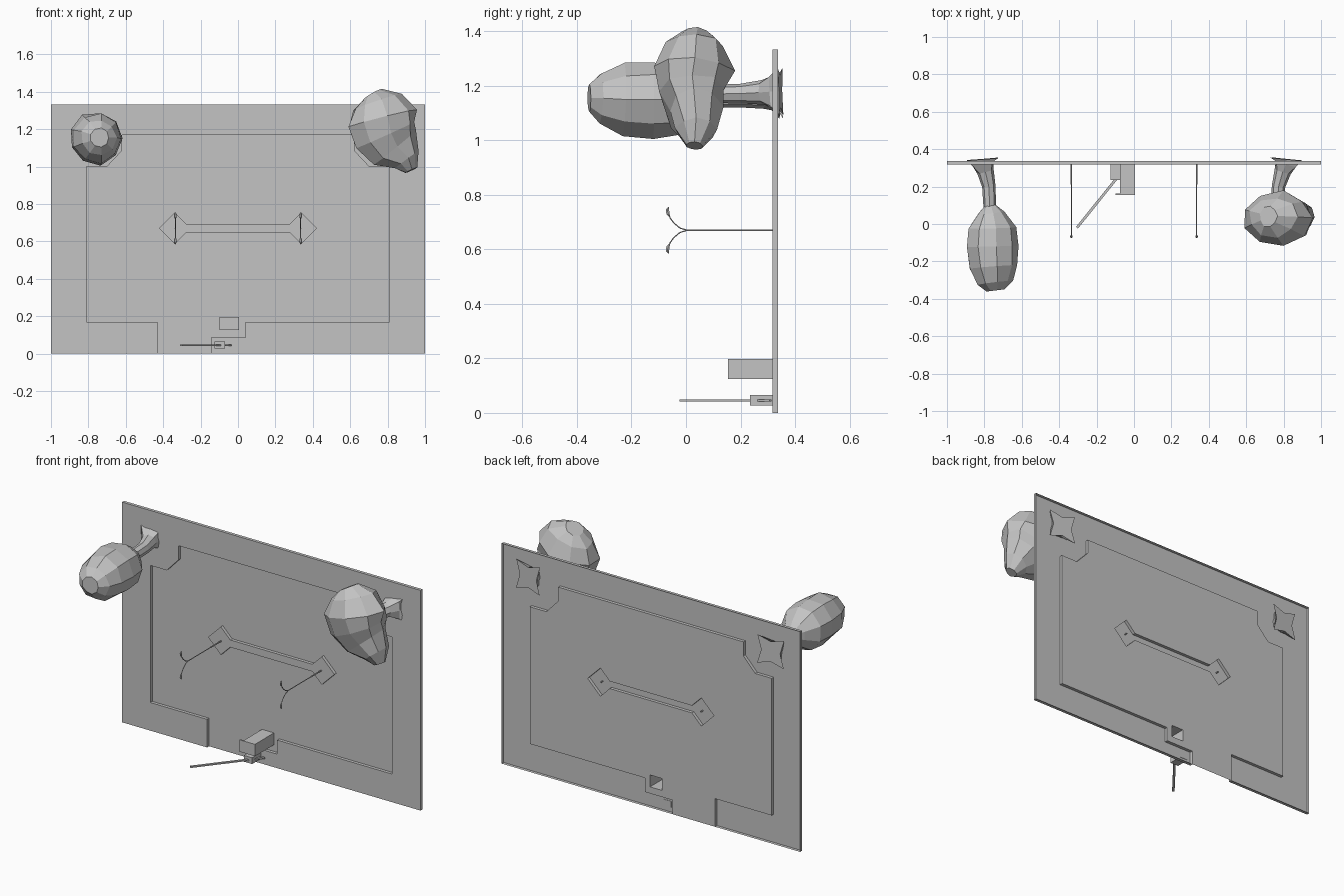
import bpy, bmesh, math, random
from mathutils import Vector, Matrix

random.seed(4)
if "Cube" in bpy.data.objects:
    bpy.data.objects.remove(bpy.data.objects["Cube"], do_unlink=True)

grey = bpy.data.materials.new("plain_grey")
grey.use_nodes = True
colour = (0.55, 0.55, 0.55, 1)
grey.diffuse_color = colour
grey.node_tree.nodes["Principled BSDF"].inputs["Base Color"].default_value = colour

BACK, FRONT = 0.337, 0.318   # paving level and raised kerb level


def finish(name, bm):
    mesh = bpy.data.meshes.new(name)
    bm.to_mesh(mesh)
    bm.free()
    mesh.materials.append(grey)
    obj = bpy.data.objects.new(name, mesh)
    bpy.context.scene.collection.objects.link(obj)
    return obj


def box(name, lo, hi, open_back=False):
    bm = bmesh.new()
    lo, hi = Vector(lo), Vector(hi)
    size = Matrix.Diagonal((*(hi - lo), 1))
    bmesh.ops.create_cube(bm, size=1, matrix=Matrix.Translation((lo + hi) / 2) @ size)
    if open_back:
        bm.normal_update()
        rear = [f for f in bm.faces if f.normal.y > 0.9]
        bmesh.ops.delete(bm, geom=rear, context="FACES_ONLY")
    return finish(name, bm)


def loft(name, sections, sides=8, star=0.0, jitter=0.0, twist=0.0):
    """Rings across a path; each section is (centre, radius along x, other radius)."""
    bm = bmesh.new()
    centres = [Vector(s[0]) for s in sections]
    rings = []
    last = len(sections) - 1
    for i, (_, ra, rb) in enumerate(sections):
        tangent = (centres[min(i + 1, last)] - centres[max(i - 1, 0)]).normalized()
        other = tangent.cross(Vector((1, 0, 0))).normalized()
        side = other.cross(tangent)
        ring = []
        for k in range(sides):
            a = math.tau * k / sides + twist
            # alternate points pull in most at the flared first ring
            r = 1 - star * (k % 2) * max(0, 1 - i / 2)
            r *= 1 + random.uniform(-jitter, jitter)
            ring.append(bm.verts.new(centres[i] + side * ra * r * math.cos(a)
                                     + other * rb * r * math.sin(a)))
        rings.append(ring)
    for lower, upper in zip(rings, rings[1:]):
        for k in range(sides):
            n = (k + 1) % sides
            bm.faces.new((lower[k], lower[n], upper[n], upper[k]))
    bm.faces.new(rings[0][::-1])
    bm.faces.new(rings[-1])
    bmesh.ops.recalc_face_normals(bm, faces=bm.faces)
    return finish(name, bm)


# Paving sheet with raised pavement border and central divider
bm = bmesh.new()


def outline(points):
    return [bm.verts.new((x, BACK, z)) for x, z in points]


def raise_kerb(verts):
    face = bm.faces.new(verts)
    bmesh.ops.inset_individual(bm, faces=[face], thickness=0.02, use_even_offset=True)
    for v in face.verts:
        v.co.y = FRONT


inner = [(-.43, 0), (-.43, .17), (-.81, .17), (-.81, 1), (-.7, 1), (-.62, 1.085),
         (-.62, 1.17), (.62, 1.17), (.62, 1.085), (.7, 1), (.81, 1), (.81, .17),
         (.04, .17), (.04, .085), (-.145, .085), (-.145, 0)]
border = outline([(-1, 0)] + inner + [(1, 0), (1, 1.333), (-1, 1.333)])
floor_loop = border[1:1 + len(inner)]

mid, tip, half = 0.67, 0.085, 0.022
neck = 0.338 - tip + half
right_end = [(neck, mid - half), (.338, mid - tip), (.338 + tip, mid),
             (.338, mid + tip), (neck, mid + half)]
divider = outline(right_end + [(-x, 2 * mid - z) for x, z in right_end])
booth_hole = outline([(-.075, .125), (.005, .125), (.005, .197), (-.075, .197)])

raise_kerb(border)
raise_kerb(divider)
edges = []
for loop in (floor_loop, divider, booth_hole):
    for a, b in zip(loop, loop[1:] + loop[:1]):
        edges.append(bm.edges.get((a, b)) or bm.edges.new((a, b)))
bmesh.ops.triangle_fill(bm, use_beauty=True, edges=edges, normal=(0, -1, 0))
finish("paving", bm)

# Ticket booth with an overhanging roof, hollow at the ground
box("booth", (-.075, .16, .125), (.005, BACK, .197), open_back=True)
box("booth_roof", (-.098, .155, .125), (.005, .164, .197))

# Barrier: housing and swinging arm
box("barrier_housing", (-.125, .235, .027), (-.07, FRONT + .002, .065))
start, end = Vector((-.04, .31, .045)), Vector((-.305, -.02, .045))
arm = box("barrier_arm", (-.007, -.5, -.004), (.007, .5, .004))
span = end - start
arm.data.transform(Matrix.Translation((start + end) / 2)
                   @ Matrix.Rotation(math.atan2(-span.x, span.y), 4, "Z")
                   @ Matrix.Diagonal((1, span.length, 1, 1)))

# Twin-headed lamps on the divider
for x, label in ((.335, "left"), (-.335, "right")):
    loft(label + "_lamp_pole", [((x, y, mid), r, r) for y, r in
                                ((BACK, .004), (.215, .004), (.21, .0025), (0, .0025))], 6)
    for s, part in ((1, "upper"), (-1, "lower")):
        path = ((.005, 0), (-.022, .008), (-.045, .027), (-.058, .045), (-.064, .06))
        loft(f"{label}_lamp_{part}_arm",
             [((x, y, mid + s * z), .0025, .0025) for y, z in path], 6)
        loft(f"{label}_lamp_{part}_head",
             [((x, y, mid + s * z), r, r) for y, z, r in
              ((-.06, .05, .002), (-.066, .06, .007), (-.068, .075, .007),
               (-.064, .085, .002))], 6)

# Tree trunks with four-pointed root flares
for label, base, top in (("right", (-.81, 1.165), (-.77, 1.155)),
                         ("left", (.815, 1.18), (.765, 1.17))):
    sections = []
    for y, r, t in ((.347, .12, 0), (.322, .075, .05), (.28, .045, .4),
                    (.2, .036, .85), (.06, .033, 1)):
        x, z = (b + (e - b) * t for b, e in zip(base, top))
        sections.append(((x, y, z), r, r))
    loft(label + "_tree_trunk", sections, 8, star=.5, twist=math.pi / 4)

# Faceted tree crowns
loft("right_tree_crown",
     [((x, y, z), r, r) for x, y, z, r in
      ((-.77, .1, 1.155, .03), (-.765, .06, 1.155, .075), (-.76, -.02, 1.15, .128),
       (-.76, -.12, 1.15, .142), (-.755, -.23, 1.15, .132),
       (-.745, -.315, 1.155, .095), (-.74, -.355, 1.155, .05))],
     9, jitter=.05)
loft("left_tree_crown",
     [((x, y, z), ra, rb) for x, y, z, ra, rb in
      ((.72, .04, 1.388, .055, .055), (.745, .035, 1.345, .135, .105),
       (.765, .03, 1.255, .185, .14), (.79, .025, 1.17, .18, .125),
       (.835, .035, 1.1, .14, .1), (.9, .035, 1.035, .08, .075),
       (.925, .03, .98, .035, .03))],
     9, jitter=.09)
